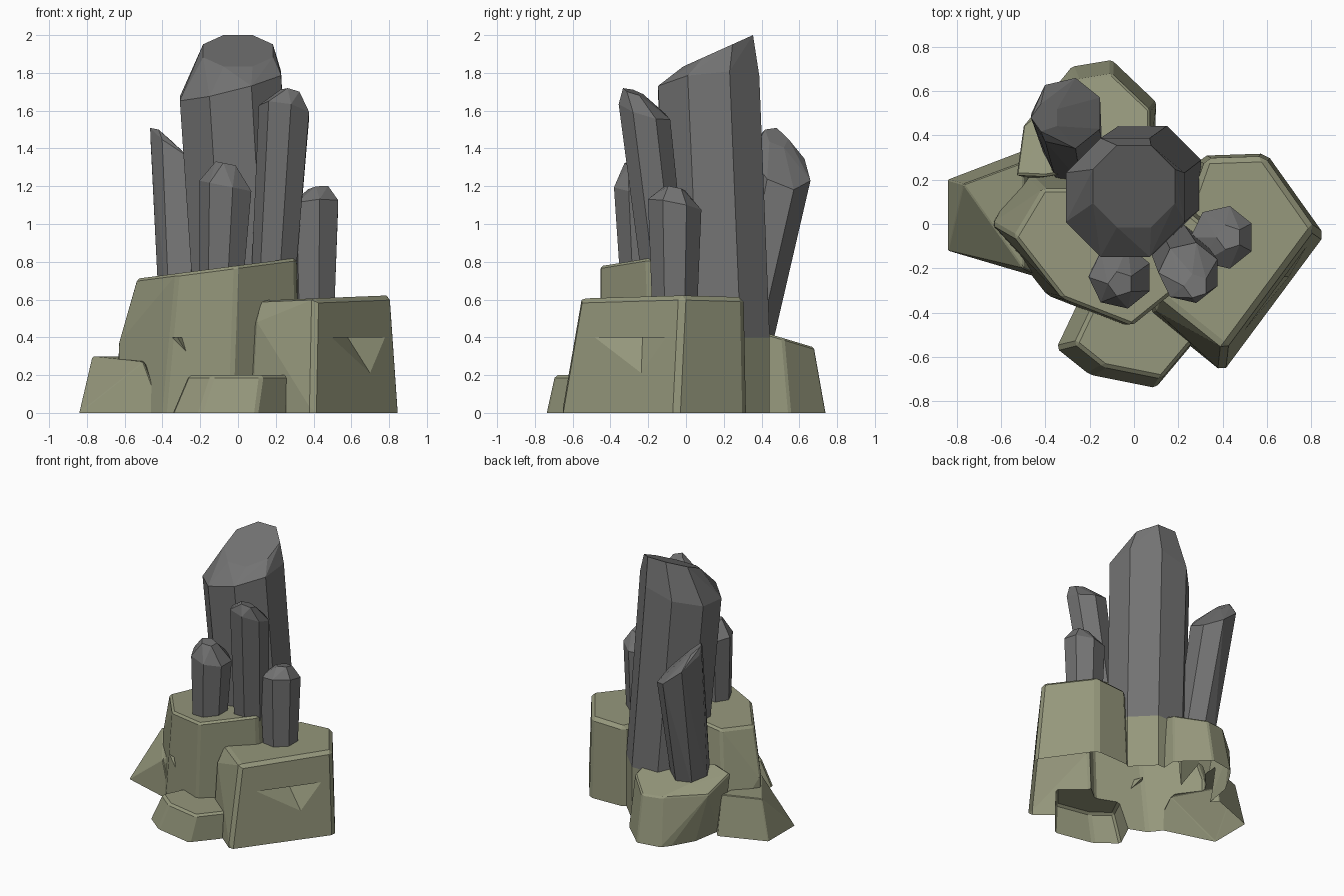
import bpy, bmesh, math

cube = bpy.data.objects.get("Cube")
if cube:
    bpy.data.objects.remove(cube, do_unlink=True)


def make_material(name, red, green, blue):
    mat = bpy.data.materials.new(name)
    mat.use_nodes = True
    colour = (red, green, blue, 1)
    mat.diffuse_color = colour
    mat.node_tree.nodes["Principled BSDF"].inputs["Base Color"].default_value = colour
    return mat


moss_stone = make_material("moss_stone", .3, .31, .2)
grey_crystal = make_material("grey_crystal", .17, .17, .17)


def add_object(name, bm, material):
    mesh = bpy.data.meshes.new(name)
    bm.to_mesh(mesh)
    bm.free()
    mesh.materials.clear()
    mesh.materials.append(material)
    obj = bpy.data.objects.new(name, mesh)
    bpy.context.collection.objects.link(obj)
    return obj


def hull(name, points, material, open_below=False):
    """Faceted convex solid through the points."""
    bm = bmesh.new()
    for point in points:
        bm.verts.new(point)
    bmesh.ops.convex_hull(bm, input=bm.verts)
    loose = [vert for vert in bm.verts if not vert.link_faces]
    bmesh.ops.delete(bm, geom=loose, context='VERTS')
    bmesh.ops.dissolve_limit(bm, angle_limit=math.radians(4),
                             verts=bm.verts, edges=bm.edges)
    bmesh.ops.recalc_face_normals(bm, faces=bm.faces)
    if open_below:
        underside = [face for face in bm.faces if face.normal.z < -.9]
        bmesh.ops.delete(bm, geom=underside, context='FACES')
    return add_object(name, bm, material)


def ring(centre, radius, sides=8, slope=(0, 0)):
    """Regular ring of points whose height follows a slope."""
    x, y, z = centre
    points = []
    for i in range(sides):
        angle = math.tau * (i + .5) / sides
        dx, dy = radius * math.cos(angle), radius * math.sin(angle)
        points.append((x + dx, y + dy, z + slope[0] * dx + slope[1] * dy))
    return points


def rock(name, outline, pin, taper, height, tilt=(0, 0), worn=.015, shoulders=()):
    """Outline at the ground, drawn in towards the pin at a tilted top."""
    points = list(shoulders)
    for x, y in outline:
        tx = pin[0] + (x - pin[0]) * taper
        ty = pin[1] + (y - pin[1]) * taper
        points += [(x, y, -.1), (x, y, 0),
                   (tx, ty, height + tilt[0] * tx + tilt[1] * ty)]
    obj = hull(name, points, moss_stone)
    bevel = obj.modifiers.new("worn_edges", 'BEVEL')
    bevel.width = worn
    bevel.segments = 1
    bevel.limit_method = 'ANGLE'
    bevel.angle_limit = math.radians(25)
    return obj


def fuse(name, body, joined, notches):
    """Join solids to the body, cut the notches, and open it at the ground."""
    for operation, parts in (('UNION', joined), ('DIFFERENCE', notches)):
        for part in parts:
            mod = body.modifiers.new(part.name, 'BOOLEAN')
            mod.operation = operation
            mod.solver = 'EXACT'
            mod.object = part
    bm = bmesh.new()
    bm.from_object(body, bpy.context.evaluated_depsgraph_get())
    bmesh.ops.bisect_plane(bm, geom=bm.verts[:] + bm.edges[:] + bm.faces[:],
                           plane_co=(0, 0, 0), plane_no=(0, 0, 1), clear_inner=True)
    for face in bm.faces:
        face.material_index = 0
    for part in [body] + joined + notches:
        bpy.data.objects.remove(part, do_unlink=True)
    add_object(name, bm, moss_stone)


def crystal(name, foot, crown, radius, slope, nub):
    """Leaning prism that flares to a sloped crown and a small off-centre nub."""
    tip = [c + n for c, n in zip(crown, nub)]
    hull(name,
         ring(foot, radius * .85, sides=7)
         + ring(crown, radius, sides=7, slope=slope)
         + ring(tip, radius * .4, sides=5, slope=slope),
         grey_crystal, open_below=True)


# Rocks around the base
tall_rock = rock(
    "tall_rock",
    [(-.04, -.46), (-.4, -.32), (-.65, 0), (-.5, .25), (.1, .25), (.35, .05), (.32, -.17)],
    pin=(.2, -.45), taper=.87, height=.78, tilt=(.13, 0),
    shoulders=[(-.64, 0, .36)])
side_rock = rock(
    "side_rock",
    [(.4, -.67), (.86, -.05), (.6, .32), (.3, .31), (.05, -.39)],
    pin=(.5, .2), taper=.88, height=.59, tilt=(.04, 0), worn=.025,
    shoulders=[(.08, -.38, .48)])
front_slab = rock(
    "front_slab",
    [(-.35, -.56), (-.2, -.68), (.1, -.74), (.26, -.55), (.2, -.35), (-.25, -.35)],
    pin=(.3, -.4), taper=.87, height=.2)
low_rock = rock(
    "low_rock",
    [(-.84, -.12), (-.84, .2), (-.5, .33), (-.3, .1), (-.4, -.25)],
    pin=(-.6, .05), taper=0, height=.29, worn=.005,
    shoulders=[(-.77, .18, .3), (-.5, -.2, .27), (-.5, .28, .3)])
back_rock = rock(
    "back_rock",
    [(-.28, .71), (-.1, .74), (.1, .55), (.1, .3), (-.45, .2), (-.4, .5)],
    pin=(-.1, .3), taper=.86, height=.55, tilt=(0, -.3), worn=.01,
    shoulders=[(-.5, .44, .36), (-.53, .22, .45)])

# Stone socket under the large crystal, and two chipped notches
socket_top = ring((.04, .18, .4), .285)
socket = hull("crystal_socket", ring((.04, .18, -.1), .285) + socket_top, moss_stone)
side_notch = hull("side_notch", [(.45, -.62, .4), (.94, 0, .4), (.75, -.24, .13),
                                 (.58, -.23, .4)], moss_stone)
front_notch = hull("front_notch", [(-.42, -.45, .4), (-.25, -.5, .4), (-.2, -.5, .2),
                                   (-.32, -.28, .4)], moss_stone)
fuse("rock_base", tall_rock, [side_rock, front_slab, low_rock, back_rock, socket],
     [side_notch, front_notch])

# Large leaning crystal with a chipped, slanted head
hull("main_crystal",
     socket_top
     + ring((-.04, .12, 1.73), .29, slope=(.25, .1))
     + ring((0, .17, 1.917), .2, slope=(0, .45)),
     grey_crystal, open_below=True)

# Smaller crystals leaning out around it
crystal("back_crystal", foot=(-.27, .32, .35), crown=(-.3, .5, 1.32),
        radius=.163, slope=(-.75, -.4), nub=(-.1, -.02, .14))
crystal("front_tall_crystal", foot=(.18, -.09, .5), crown=(.25, -.22, 1.6),
        radius=.14, slope=(-.2, -.3), nub=(.03, -.06, .1))
crystal("side_crystal", foot=(.4, -.06, .57), crown=(.4, -.06, 1.1),
        radius=.145, slope=(.1, -.2), nub=(.03, 0, .09))
crystal("front_crystal", foot=(-.08, -.23, .73), crown=(-.06, -.24, 1.2),
        radius=.145, slope=(-.2, 0), nub=(0, -.03, .12))
